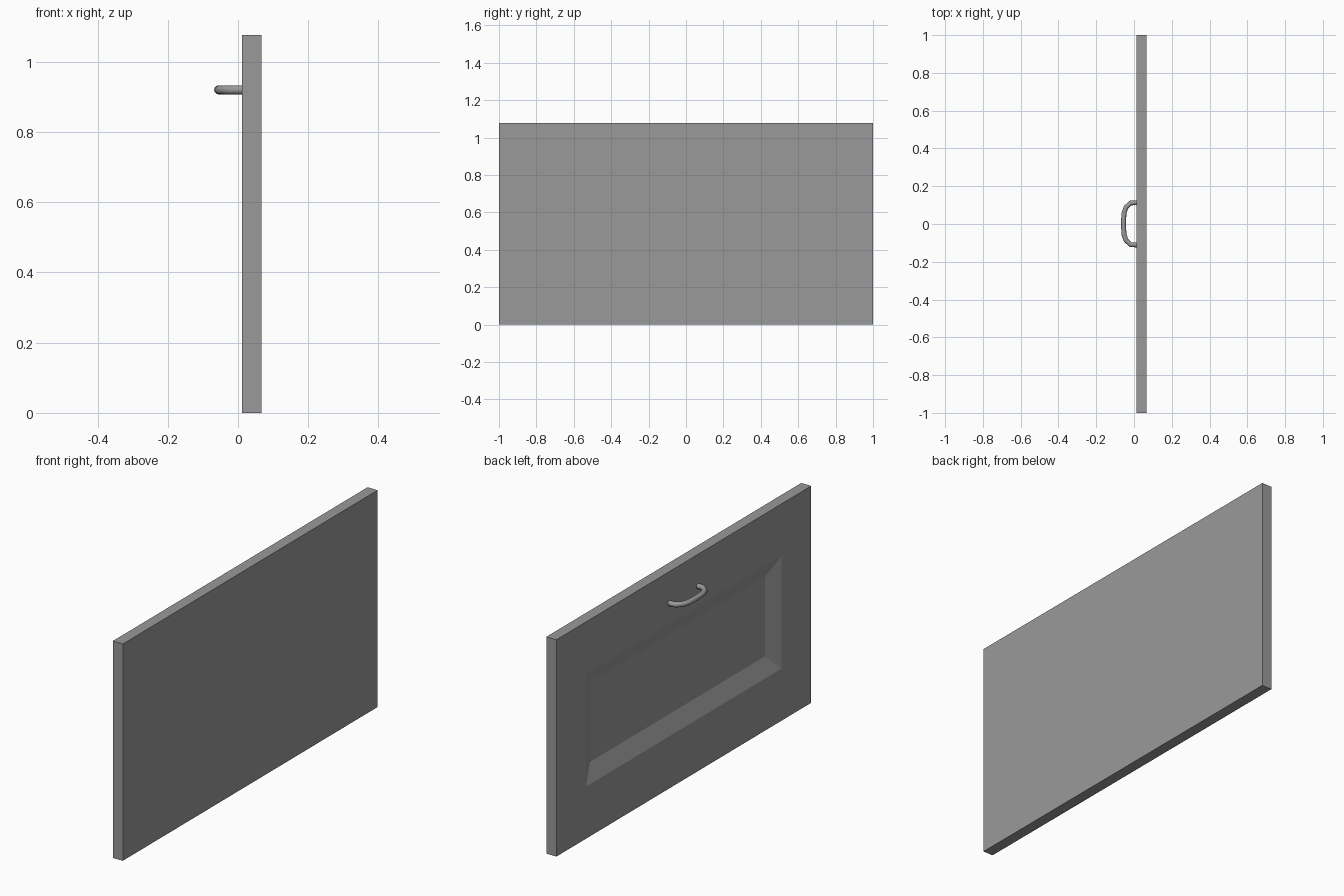
import bpy, bmesh, math

if "Cube" in bpy.data.objects:
    bpy.data.objects.remove(bpy.data.objects["Cube"])

FRONT, BACK, H = 0.012, 0.067, 1.077

# Dark grey finish
grey = bpy.data.materials.new("dark_grey")
grey.diffuse_color = (0.32, 0.32, 0.32, 1)
grey.use_nodes = True
grey.node_tree.nodes["Principled BSDF"].inputs["Base Color"].default_value = grey.diffuse_color


def rect(bm, x, half_w, margin):
    """Four corners of a rectangle centred on the panel."""
    return [bm.verts.new((x, y, z)) for y, z in (
        (-half_w, margin), (half_w, margin), (half_w, H - margin), (-half_w, H - margin))]


# Drawer panel: back, outer face, then bevelled recess
bm = bmesh.new()
loops = [rect(bm, BACK, 1.0, 0), rect(bm, FRONT, 1.0, 0),
         rect(bm, FRONT, 0.768, 0.259), rect(bm, FRONT + 0.035, 0.686, 0.341)]
for a, b in zip(loops, loops[1:]):
    for i in range(4):
        j = (i + 1) % 4
        bm.faces.new((a[i], a[j], b[j], b[i]))
bm.faces.new(loops[0])
bm.faces.new(loops[-1])
bmesh.ops.recalc_face_normals(bm, faces=bm.faces)
mesh = bpy.data.meshes.new("drawer_panel")
bm.to_mesh(mesh)
bm.free()
mesh.materials.append(grey)
bpy.context.collection.objects.link(bpy.data.objects.new("drawer_panel", mesh))

# Bow handle: round bar swept along a mirrored path
half = [(0.016, 0.112), (-0.018, 0.110), (-0.042, 0.088), (-0.052, 0.060), (-0.055, 0.025)]
path = half + [(x, -y) for x, y in reversed(half)]
curve = bpy.data.curves.new("handle", 'CURVE')
curve.dimensions = '3D'
curve.bevel_depth = 0.013
curve.bevel_resolution = 4
curve.use_fill_caps = True
curve.materials.append(grey)
spline = curve.splines.new('POLY')
spline.points.add(len(path) - 1)
for p, (x, y) in zip(spline.points, path):
    p.co = (x, y + 0.001, 0.92, 1)
handle = bpy.data.objects.new("handle", curve)
bpy.context.collection.objects.link(handle)
bpy.context.view_layer.objects.active = handle
handle.select_set(True)
bpy.ops.object.convert(target='MESH')
bpy.ops.object.shade_smooth_by_angle(angle=math.radians(60))
